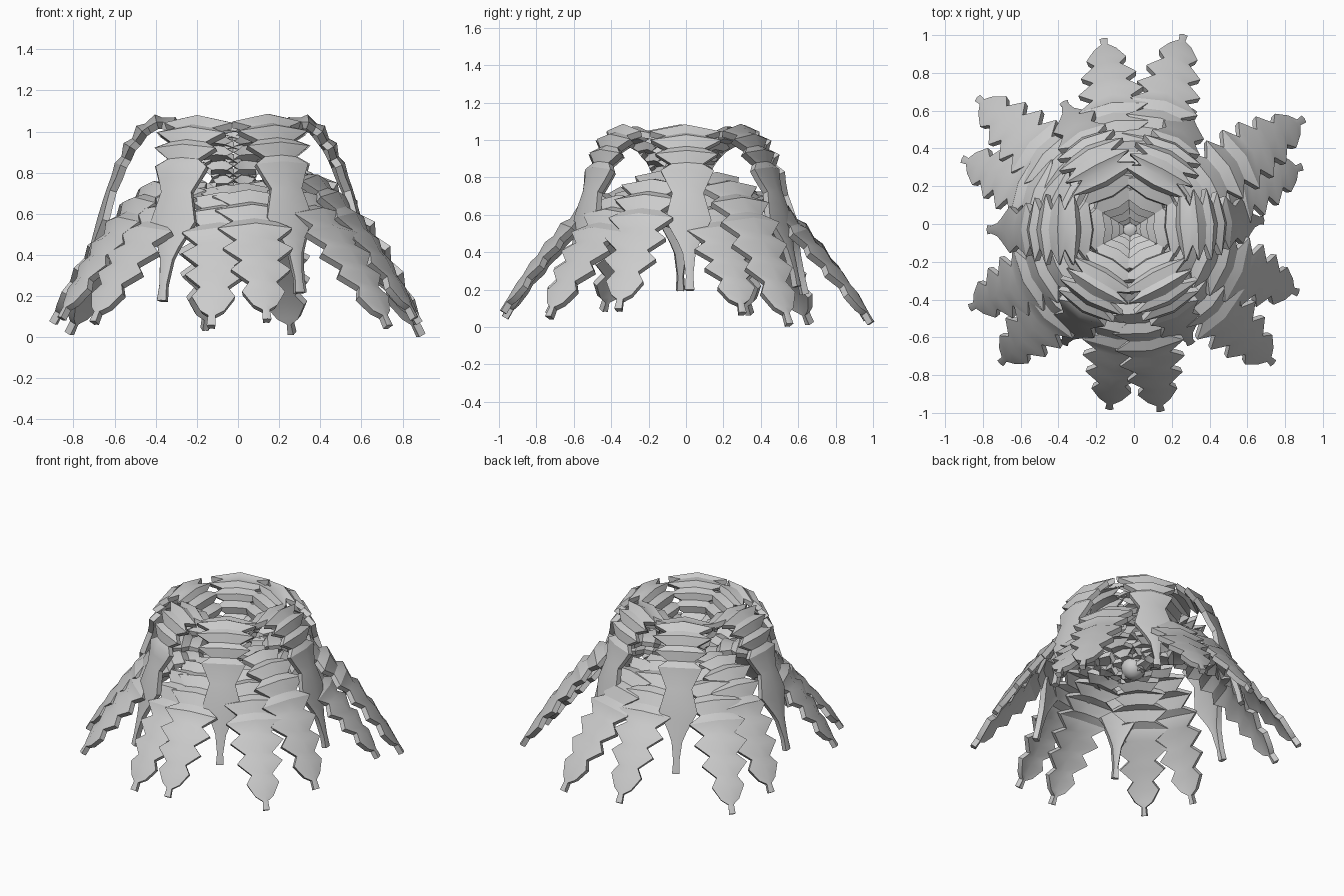
import bpy, math
from mathutils import Vector

if "Cube" in bpy.data.objects:
    bpy.data.objects.remove(bpy.data.objects["Cube"])

CENTRE = Vector((-0.02, -0.03, 0))
mat = bpy.data.materials.new("leaf_grey")
mat.diffuse_color = (0.6, 0.6, 0.6, 1)
mat.use_nodes = True
mat.node_tree.nodes["Principled BSDF"].inputs["Base Color"].default_value = mat.diffuse_color

# arching midribs as (radius, height)
UPPER = [(.03, .64), (.07, .79), (.14, .94), (.24, 1.04), (.34, 1.08), (.43, 1.04),
         (.51, .93), (.58, .76), (.63, .60), (.67, .44), (.70, .32), (.73, .19)]
MIDDLE = [(.03, .65), (.09, .73), (.18, .79), (.30, .82), (.42, .79), (.54, .70),
          (.65, .58), (.76, .43), (.86, .27), (.98, .05)]
LOWER = [(.03, .63), (.10, .67), (.20, .71), (.32, .73), (.44, .70), (.55, .62),
         (.66, .50), (.78, .35), (.88, .22), (.98, .05)]

# half widths along the frond as (fraction, half width)
WIDE_LOW = [(0, .04), (.15, .10), (.35, .18), (.6, .185), (.75, .15), (.88, .10),
            (.93, .06), (.955, .018), (1, .022)]
WIDE_UP = [(0, .04), (.12, .09), (.3, .19), (.45, .19), (.56, .15), (.655, .085),
           (.75, .125), (.83, .06), (.87, .035), (.95, .02), (1, .025)]


def lerp_table(table, t):
    for (a, va), (b, vb) in zip(table, table[1:]):
        if t <= b:
            return va + (vb - va) * (t - a) / (b - a)
    return table[-1][1]


def path_point(path, t):
    """Point and normal at a fraction of the path length."""
    pts = [Vector(p) for p in path]
    lens = [(b - a).length for a, b in zip(pts, pts[1:])]
    d = t * sum(lens)
    for i, l in enumerate(lens):
        if d <= l or i == len(lens) - 1:
            tan = (pts[i + 1] - pts[i]) / l
            prev = (pts[i] - pts[i - 1]).normalized() if i else tan
            nxt = (pts[i + 2] - pts[i + 1]).normalized() if i + 2 < len(pts) else tan
            f = min(d / l, 1)
            sm = ((prev + tan).lerp(tan + nxt, f)).normalized()
            return pts[i] + tan * d, Vector((-sm.y, sm.x))
        d -= l


def frond(name, path, widths, teeth, tip, toothed, plain, lift=0):
    """Saw-edged, stepped leaf arching from the crown centre to the given tip."""
    out = Vector((tip[0], tip[1], 0)) - CENTRE
    reach = out.length * 1.015 / path[-1][0]
    out.normalize()
    side = Vector((-out.y, out.x, 0))
    drop = tip[2] - path[-1][1]
    # rings: each tooth has a notch and a point, closer together near the crown
    rings = []
    for k in range(teeth):
        for f, w in ((0.0, .55), (0.4, 1.0)):
            rings.append((toothed * ((k + f) / teeth) ** 1.2, w))
    # smooth edged end of the leaf
    rings += [(t, .99) for t in plain]
    verts, faces = [], []
    for t, w in rings:
        p, n = path_point(path, t)
        hw = lerp_table(widths, t) * w
        step = {1.0: .022, .55: -.016}.get(w, 0) * max(0, 1 - t)
        p = p + n * step
        for s in (-1, 0, 1):
            q = p - n * (abs(s) * hw * .2)
            v = CENTRE + out * (q.x * reach) + side * (s * hw)
            v.z = q.y + drop * t * t + lift * (1 - t)
            verts.append(v)
    for i in range(len(rings) - 1):
        for s in (0, 1):
            a = i * 3 + s
            faces.append((a, a + 3, a + 4, a + 1))
    mesh = bpy.data.meshes.new(name)
    mesh.from_pydata([tuple(v) for v in verts], [], faces)
    mesh.materials.append(mat)
    ob = bpy.data.objects.new(name, mesh)
    bpy.context.collection.objects.link(ob)
    m = ob.modifiers.new("thickness", 'SOLIDIFY')
    m.thickness = .035
    m.offset = -1
    bpy.context.view_layer.objects.active = ob
    ob.select_set(True)
    bpy.ops.object.modifier_apply(modifier="thickness")
    bpy.ops.object.shade_smooth_by_angle(angle=math.radians(30))
    ob.select_set(False)


# upper ring of six steep fronds
for i, tip in enumerate([(.68, .02, .2), (.31, .60, .22), (-.37, .64, .18), (-.77, -.03, .2),
                         (-.37, -.63, .18), (.30, -.63, .22)]):
    frond(f"upper_frond_{i + 1}", UPPER, WIDE_UP, 11, tip, .61,
          (.61, .655, .70, .75, .79, .83, .87, .95, 1))

# middle ring, higher on the right side
for i, (tip, lift) in enumerate([((.89, .55, .02), 0), ((-.16, .97, .05), -.09),
                                 ((-.90, .34, .08), -.06), ((-.86, -.44, .10), -.05),
                                 ((.14, -.98, .09), -.11), ((.86, -.36, .10), 0)]):
    frond(f"middle_frond_{i + 1}", MIDDLE, WIDE_LOW, 10, tip, .93, (.93, .955, 1), lift)

# lower ring
for i, tip in enumerate([(.88, .30, .08), (.26, .99, .03), (-.82, .66, .03),
                         (-.70, -.73, .08), (-.13, -.97, .06), (.73, -.73, .06)]):
    frond(f"lower_frond_{i + 1}", LOWER, WIDE_LOW, 10, tip, .93, (.93, .955, 1))

# round bud under the crown
bpy.ops.mesh.primitive_uv_sphere_add(segments=12, ring_count=8, radius=.08,
                                     location=(CENTRE.x, CENTRE.y, .60))
bud = bpy.context.object
bud.name = "crown_bud"
bud.data.materials.append(mat)
bpy.ops.object.shade_smooth_by_angle(angle=math.radians(40))
